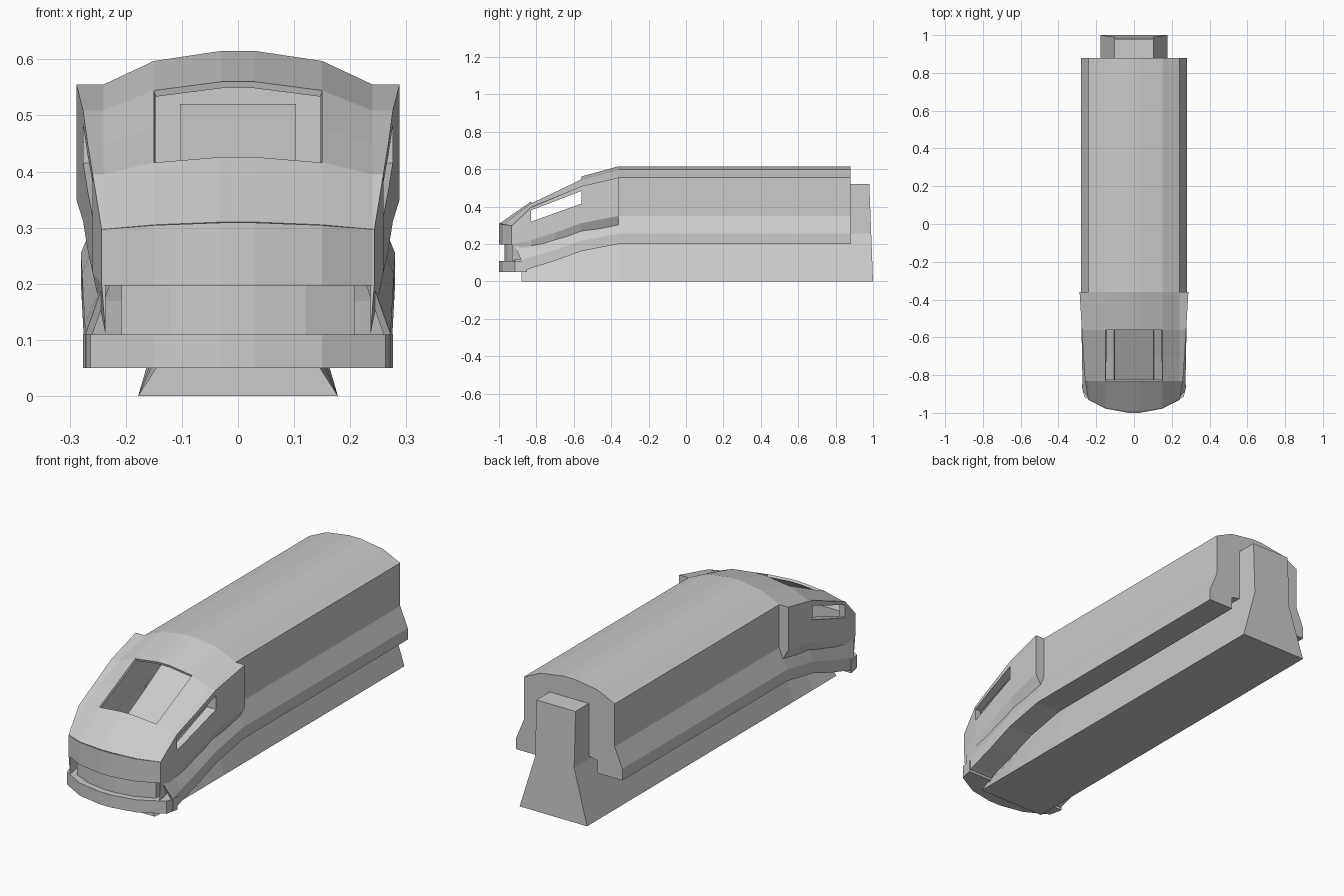
import bpy, bmesh

if "Cube" in bpy.data.objects:
    bpy.data.objects.remove(bpy.data.objects["Cube"])


def make(name, verts, faces, thickness=0):
    bm = bmesh.new()
    vs = [bm.verts.new(v) for v in verts]
    for f in faces:
        bm.faces.new([vs[i] for i in f])
    bmesh.ops.delete(bm, geom=[v for v in bm.verts if not v.link_faces], context='VERTS')
    bmesh.ops.recalc_face_normals(bm, faces=bm.faces)
    me = bpy.data.meshes.new(name)
    bm.to_mesh(me)
    bm.free()
    ob = bpy.data.objects.new(name, me)
    bpy.context.collection.objects.link(ob)
    if thickness:
        m = ob.modifiers.new("shell", 'SOLIDIFY')
        m.thickness = thickness
        m.offset = -1
    return ob


def loft(name, rings):
    """Closed solid through rings of equal length."""
    n = len(rings[0])
    verts = [p for r in rings for p in r]
    faces = [(k*n + i, k*n + (i+1) % n, (k+1)*n + (i+1) % n, (k+1)*n + i)
             for k in range(len(rings)-1) for i in range(n)]
    faces += [tuple(range(n)), tuple(range(len(verts)-n, len(verts)))]
    return make(name, verts, faces)


def mix(a, b, t):
    return a + (b - a) * t


# Track beam: flared foot, squashed lower under the nose
half_beam = [(0.178, 0), (0.103, 0.255), (0.103, 0.52)]
beam = half_beam + [(-x, z) for x, z in reversed(half_beam)]
rings = []
for y, s in [(-0.88, 0.46), (-0.7, 0.64), (-0.56, 0.78), (-0.36, 1), (0.99, 1)]:
    rings.append([(x, y + (0.01 - 0.02*z/0.52 if y > 0.9 else 0), z*s) for x, z in beam])
loft("track_beam", rings)

# Car body: half section rows as (x, z at body, x, z at nose, y at nose, roof row?)
rows = [
    (0.03, 0.615, 0.03, 0.31, -0.995, 1),
    (0.15, 0.597, 0.15, 0.305, -0.975, 1),
    (0.24, 0.555, 0.24, 0.297, -0.93, 1),
    (0.24, 0.525, 0.24, 0.29, -0.93, 1),
    (0.24, 0.455, 0.24, 0.235, -0.93, 1),
    (0.24, 0.35, 0.24, 0.20, -0.92, 0),
    (0.28, 0.255, 0.272, 0.11, -0.88, 0),
    (0.28, 0.20, 0.272, 0.05, -0.88, 0),
    (0.148, 0.20, 0.148, 0.05, -0.88, 0),
    (0.148, 0.26, 0.148, 0.11, -0.88, 0),
    (0.103, 0.27, 0.103, 0.12, -0.88, 0),
]
# Stations: y, roof drop, skirt drop
stations = [(0.88, 0, 0), (-0.36, 0, 0), (-0.56, 0.18, 0.26),
            (-0.70, 0.41, 0.6), (-0.83, 0.62, 0.87), (None, 1, 1)]


def point(row, station, side):
    x0, z0, x1, z1, yn, roof = row
    y, a, b = station
    t = a if roof else b
    return (side * mix(x0, x1, t), yn if y is None else y, mix(z0, z1, t))


R = len(rows)
N = 2 * R
verts = []
for st in stations:
    verts += [point(r, st, -1) for r in reversed(rows)]
    verts += [point(r, st, 1) for r in rows]
windscreen = {R-2, R-1, R}
side_windows = {R-5, R+3}
faces = [tuple(range(N))]
for k in range(len(stations)-1):
    for i in range(N-1):
        if k in (2, 3) and i in windscreen | side_windows:
            continue
        faces.append((k*N+i, k*N+i+1, (k+1)*N+i+1, (k+1)*N+i))
make("car_body", verts, faces, 0.012)


# Nose: upper fascia, recessed middle and lower bumper follow one plan arc
def nose_part(name, half_plan, back, z0, z1, fall=0):
    plan = [(-x, y) for x, y in reversed(half_plan)] + half_plan
    w = half_plan[-1][0]
    plan = [(-w, back)] + plan + [(w, back)]
    loft(name, [[(x, y, z0) for x, y in plan],
                [(x, y, z1 - fall*(abs(x)/w)**2) for x, y in plan]])


nose_part("nose_fascia", [(0.03, -1), (0.15, -0.978), (0.24, -0.932)], -0.91, 0.197, 0.309, 0.012)
nose_part("nose_recess", [(0.03, -0.97), (0.12, -0.955), (0.208, -0.915)], -0.85, 0.10, 0.20)
nose_part("lower_bumper", [(0.03, -1), (0.15, -0.978), (0.263, -0.915), (0.276, -0.86)],
          -0.85, 0.05, 0.11)

# Cab side panels: raised frames around the side windows
outer = [0, 0.288, 0.276, 0.268, 0.259, 0.243]


def panel(name, ks, top_row, bottom_row, side, bevel=0):
    rings = []
    for k in ks:
        st = stations[k]
        _, y, zt = point(rows[top_row], st, 1)
        zb = point(rows[bottom_row], st, 1)[2]
        x = side * outer[k]
        xi = side * 0.236
        rings.append([(xi, y, zt), (x, y, zt), (x, y, zb), (xi, y, zb - bevel)])
    loft(name, rings)


for side, tag in ((-1, "left"), (1, "right")):
    panel(tag + "_window_top_rail", (1, 2, 3, 4, 5), 2, 3, side)
    panel(tag + "_window_sill", (1, 2, 3, 4, 5), 4, 5, side, 0.09)
    panel(tag + "_window_rear_post", (1, 2), 3, 4, side)
    panel(tag + "_window_front_post", (4, 5), 3, 4, side)
